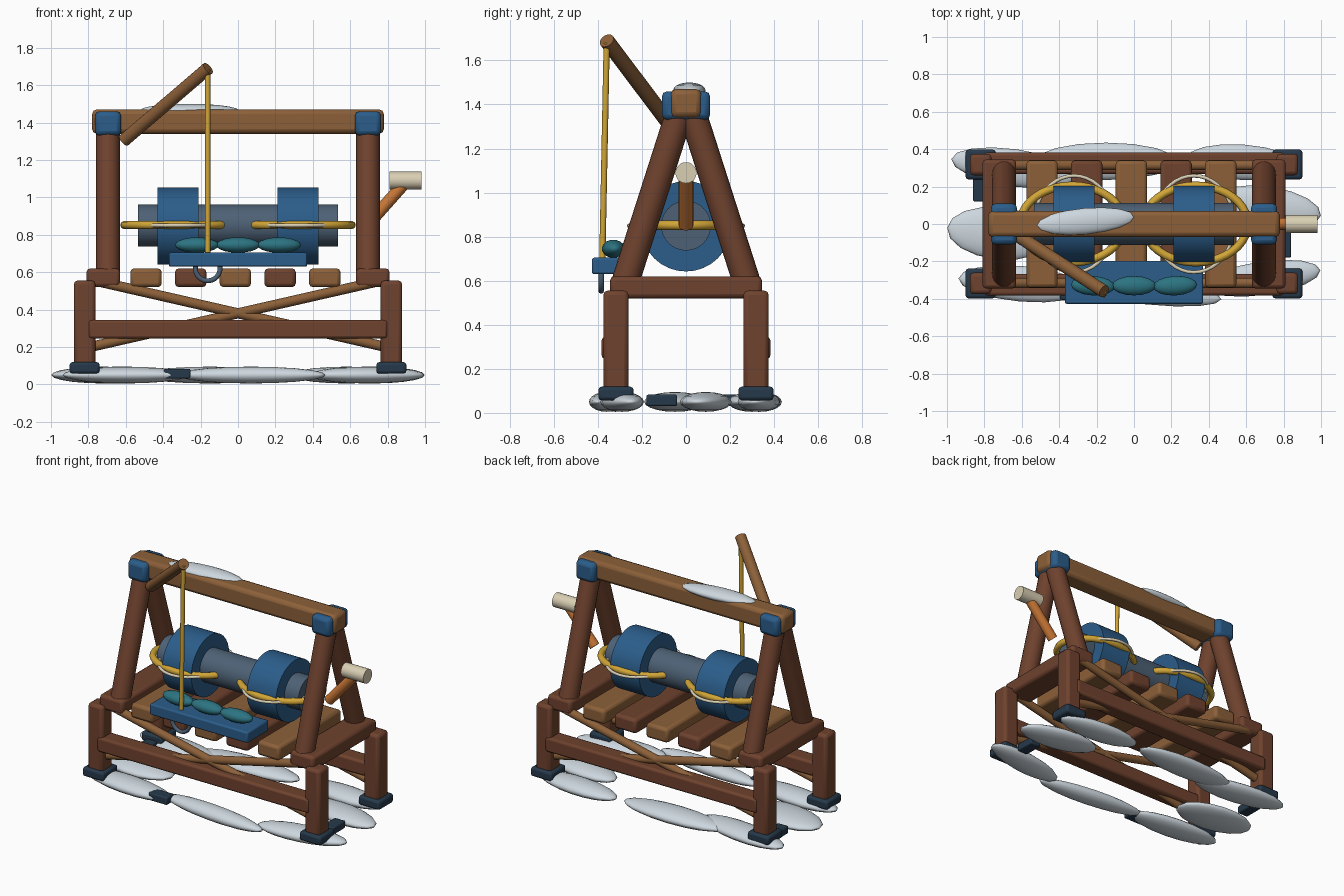
import bpy, math
from mathutils import Vector

cube = bpy.data.objects.get("Cube")
if cube:
    bpy.data.objects.remove(cube)


def material(name, hex_code):
    rgb = [int(hex_code[i:i + 2], 16) / 255 for i in (0, 2, 4)]
    lin = [c / 12.92 if c < 0.04 else ((c + 0.055) / 1.055) ** 2.4 for c in rgb]
    m = bpy.data.materials.new(name)
    m.use_nodes = True
    m.diffuse_color = (*lin, 1)
    m.node_tree.nodes["Principled BSDF"].inputs["Base Color"].default_value = (*lin, 1)
    return m


DARK_WOOD = material("dark wood", "6F422E")
LIGHT_WOOD = material("light wood", "8C6039")
BLUE = material("blue paint", "2B5D8A")
SLATE = material("dark slate", "26394A")
STEEL = material("blue grey steel", "4D6175")
YELLOW = material("yellow rope", "D2A637")
CREAM = material("cream", "DACFB4")
ORANGE = material("orange", "C97736")
TEAL = material("teal", "2C7482")
ICE = material("pale ice", "CDD7DE")


def finish(name, mat, smooth=True):
    ob = bpy.context.object
    ob.name = name
    ob.data.materials.append(mat)
    if smooth:
        bpy.ops.object.shade_smooth_by_angle(angle=math.radians(35))
    return ob


def box(name, mat, centre, size, bevel=0.015):
    bpy.ops.mesh.primitive_cube_add(size=1, location=centre)
    ob = bpy.context.object
    ob.scale = size
    bpy.ops.object.transform_apply(location=False, rotation=False, scale=True)
    mod = ob.modifiers.new("soft edges", "BEVEL")
    mod.width = bevel
    mod.segments = 2
    return finish(name, mat)


def rod(name, mat, a, b, radius, sides=20):
    a, b = Vector(a), Vector(b)
    bpy.ops.mesh.primitive_cylinder_add(vertices=sides, radius=radius,
                                        depth=(b - a).length, location=(a + b) / 2)
    bpy.context.object.rotation_euler = (b - a).to_track_quat("Z", "Y").to_euler()
    return finish(name, mat)


def blob(name, mat, centre, radii, turn=0):
    bpy.ops.mesh.primitive_uv_sphere_add(segments=16, ring_count=10, radius=1, location=centre)
    ob = bpy.context.object
    ob.scale = radii
    ob.rotation_euler.z = math.radians(turn)
    return finish(name, mat)


def hoop(name, mat, centre, rx, ry, tube, upright=False):
    # elliptical ring swept as a closed bevelled curve
    curve = bpy.data.curves.new(name, "CURVE")
    curve.dimensions = "3D"
    curve.bevel_depth = tube
    curve.bevel_resolution = 2
    line = curve.splines.new("POLY")
    steps = 40
    line.points.add(steps - 1)
    for i, p in enumerate(line.points):
        t = math.tau * i / steps
        u, v = rx * math.cos(t), ry * math.sin(t)
        p.co = (u, 0, v, 1) if upright else (u, v, 0, 1)
    line.use_cyclic_u = True
    ob = bpy.data.objects.new(name, curve)
    ob.location = centre
    bpy.context.collection.objects.link(ob)
    curve.materials.append(mat)
    return ob


# base frame: posts, feet, rails and crossed braces
for s, side in ((1, "left"), (-1, "right")):
    for f, end in ((-1, "front"), (1, "back")):
        tag = f"{end}_{side}"
        box("post_" + tag, DARK_WOOD, (s * 0.82, f * 0.318, 0.315), (0.115, 0.115, 0.48), 0.02)
        box("foot_" + tag, SLATE, (s * 0.82, f * 0.318, 0.088), (0.16, 0.16, 0.062))
        rod("frame_leg_" + tag, DARK_WOOD, (s * 0.695, f * 0.28, 0.58),
            (s * 0.695, f * 0.03, 1.36), 0.063)
    box("sill_" + side, DARK_WOOD, (s * 0.72, 0, 0.57), (0.18, 0.69, 0.1), 0.02)
    box("beam_cap_" + side, BLUE, (s * 0.695, 0, 1.395), (0.14, 0.22, 0.13), 0.025)

for f, end in ((-1, "front"), (1, "back")):
    box("lower_rail_" + end, DARK_WOOD, (0, f * 0.325, 0.295), (1.6, 0.115, 0.1))
    for s, side in ((1, "left"), (-1, "right")):
        rod(f"brace_{end}_{side}", LIGHT_WOOD, (s * 0.79, f * 0.315, 0.56),
            (-s * 0.79, f * 0.315, 0.2), 0.027)

# deck slats
for i in range(5):
    box(f"deck_slat_{i + 1}", DARK_WOOD if i % 2 else LIGHT_WOOD,
        (-0.492 + 0.239 * i, 0, 0.57), (0.168, 0.68, 0.1), 0.02)

# top beam with snow
box("top_beam", LIGHT_WOOD, (0, 0, 1.405), (1.56, 0.14, 0.13), 0.025)
blob("beam_snow", ICE, (-0.26, 0.015, 1.465), (0.265, 0.07, 0.035), 5)

# winding drum with rope rings
rod("drum_core", STEEL, (-0.535, 0, 0.85), (0.535, 0, 0.85), 0.113, 32)
for s, side in ((1, "left"), (-1, "right")):
    rod("drum_band_" + side, BLUE, (s * 0.21, 0, 0.847), (s * 0.43, 0, 0.847), 0.205, 32)
    hoop("rope_ring_" + side, YELLOW, (s * 0.33, 0, 0.852), 0.278, 0.205, 0.022)
    hoop("grab_line_" + side, CREAM, (s * 0.32, 0, 0.85), 0.215, 0.258, 0.01)

# crank
rod("crank_arm", ORANGE, (0.69, 0, 0.85), (0.89, 0, 1.075), 0.033)
rod("crank_grip", CREAM, (0.81, 0, 1.09), (0.98, 0, 1.09), 0.048)

# boom, hoist line, hook and tray
rod("boom", LIGHT_WOOD, (-0.61, -0.07, 1.305), (-0.16, -0.36, 1.69), 0.035)
rod("hoist_line", YELLOW, (-0.162, -0.36, 1.68), (-0.162, -0.38, 0.69), 0.014, 12)
box("tray", BLUE, (0, -0.312, 0.667), (0.74, 0.23, 0.075), 0.01)
hoop("hook", STEEL, (-0.162, -0.385, 0.62), 0.066, 0.066, 0.013, True)
for i in (-1, 0, 1):
    blob(f"catch_{i + 2}", TEAL, (i * 0.22, -0.33, 0.745), (0.117, 0.052, 0.041), i * 3)

# ring of ice floes around the feet: x, y, half length, half width, turn
floes = [
    (-0.6, -0.32, 0.34, 0.095, -5), (0.07, -0.36, 0.4, 0.07, -6), (0.69, -0.29, 0.31, 0.09, 8),
    (-0.64, 0.3, 0.34, 0.1, -8), (-0.15, 0.335, 0.38, 0.1, 0), (0.58, 0.33, 0.3, 0.095, -4),
    (-0.72, -0.05, 0.28, 0.14, -6), (0.72, 0.09, 0.283, 0.11, -9),
]
for i, (x, y, rx, ry, turn) in enumerate(floes):
    blob(f"ice_floe_{i + 1}", ICE, (x, y, 0.05), (rx, ry, 0.045), turn)

# dark clamps between floes
for i, (x, y, turn) in enumerate([(-0.325, -0.365, 0), (0.8, -0.11, 90), (-0.82, 0.19, 90)]):
    ob = box(f"floe_clamp_{i + 1}", SLATE, (x, y, 0.057), (0.14, 0.08, 0.052), 0.008)
    ob.rotation_euler.z = math.radians(turn)
